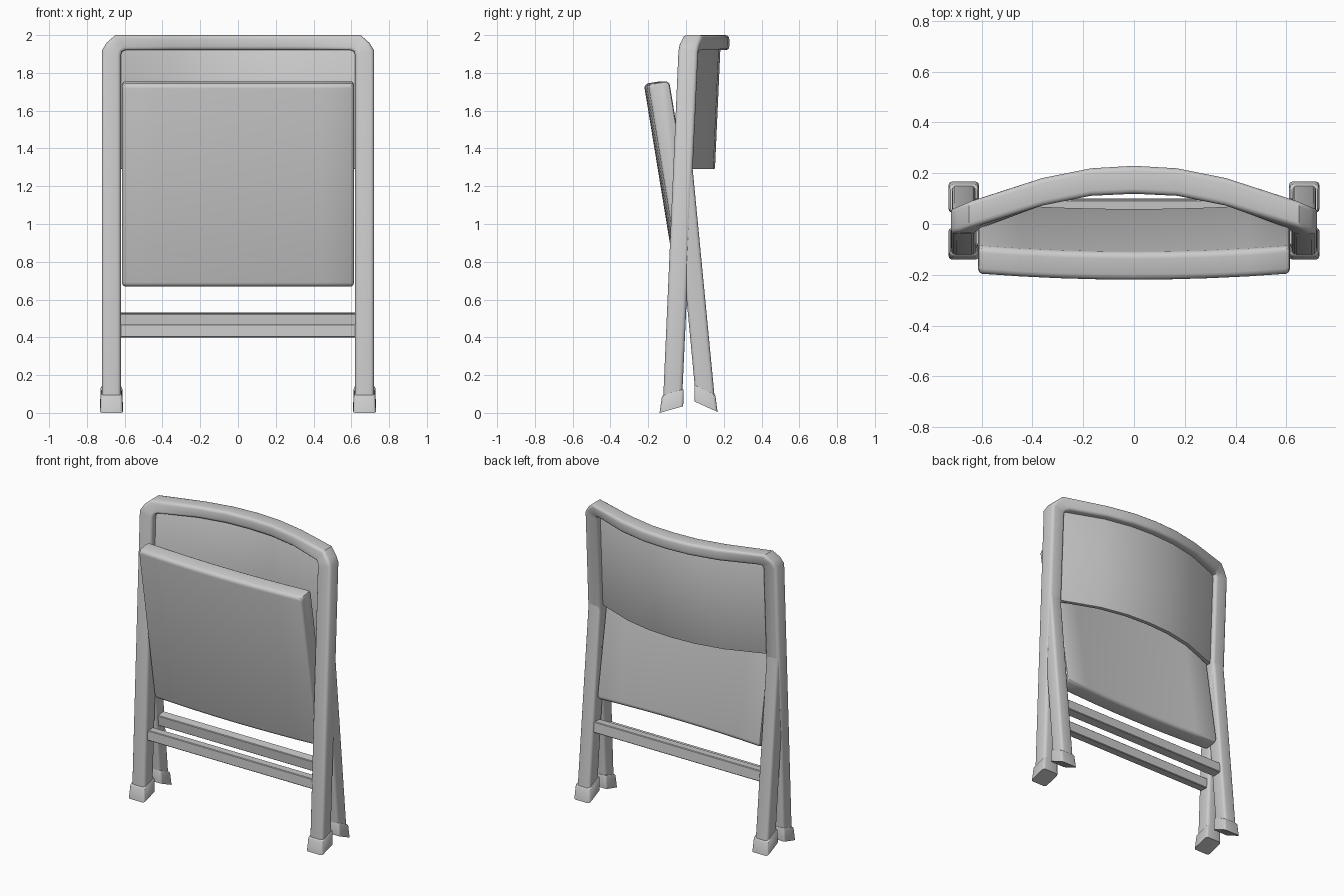
import bpy, math

if "Cube" in bpy.data.objects:
    bpy.data.objects.remove(bpy.data.objects["Cube"])


def rounded(hw, hd, r, n=3):
    """Rounded rectangle outline as (u, v) points, n + 1 points per corner."""
    pts = []
    for k, (sx, sy) in enumerate([(1, 1), (-1, 1), (-1, -1), (1, -1)]):
        for i in range(n + 1):
            a = math.pi / 2 * (k + i / n)
            pts.append((sx * (hw - r) + r * math.cos(a), sy * (hd - r) + r * math.sin(a)))
    return pts


def loft(name, rings):
    """Skin a list of equal-length rings and cap both ends."""
    n = len(rings[0])
    verts = [p for ring in rings for p in ring]
    faces = [tuple(range(n))[::-1], tuple(range(len(verts) - n, len(verts)))]
    for j in range(len(rings) - 1):
        for i in range(n):
            k = (i + 1) % n
            faces.append((j * n + i, j * n + k, (j + 1) * n + k, (j + 1) * n + i))
    me = bpy.data.meshes.new(name)
    me.from_pydata(verts, [], faces)
    ob = bpy.data.objects.new(name, me)
    bpy.context.collection.objects.link(ob)
    bpy.ops.object.select_all(action='DESELECT')
    ob.select_set(True)
    bpy.context.view_layer.objects.active = ob
    bpy.ops.object.mode_set(mode='EDIT')
    bpy.ops.mesh.select_all(action='SELECT')
    bpy.ops.mesh.normals_make_consistent(inside=False)
    bpy.ops.object.mode_set(mode='OBJECT')
    bpy.ops.object.shade_smooth_by_angle(angle=math.radians(35))
    return ob


def mirror_x(ob):
    ob.modifiers.new("mirror", 'MIRROR')


# Front frame: legs and bowed top rail, stations of (inner x, z, outer x, z, y, half depth)
half = [
    (0.62, 0.07, 0.72, 0.07, -0.071, 0.050),
    (0.62, 1.895, 0.72, 1.92, 0.012, 0.052),
    (0.614, 1.913, 0.695, 1.96, 0.020, 0.053),
    (0.595, 1.92, 0.65, 2.0, 0.038, 0.053),
    (0.36, 1.92, 0.36, 2.0, 0.127, 0.054),
    (0.17, 1.92, 0.17, 2.0, 0.165, 0.054),
]
stations = half + [(0, 1.92, 0, 2.0, 0.174, 0.055)]
stations += [(-a, b, -c, d, y, h) for a, b, c, d, y, h in reversed(half)]
rings = []
for xi, zi, xo, zo, y, h in stations:
    mx, mz, dx, dz = (xi + xo) / 2, (zi + zo) / 2, (xo - xi) / 2, (zo - zi) / 2
    w = math.hypot(dx, dz)
    rings.append([(mx + dx * u / w, y + v, mz + dz * u / w)
                  for u, v in rounded(w, h, 0.02)])
loft("front_frame", rings)

# Rear legs, ending buried inside the front legs
sec = rounded(0.047, 0.05, 0.018)
mirror_x(loft("rear_leg", [[(0.67 + u * s, y + v * s, z) for u, v in sec]
                           for z, y, s in [(0.08, 0.102, 1), (1.3, -0.014, 0.97)]]))


# Feet: slanted caps given by the front and back (y, z) of each level
def foot(name, levels):
    rings = []
    for (ya, za), (yb, zb), hx in levels:
        hd = (yb - ya) / 2
        rings.append([(0.67 + u, (ya + yb) / 2 + v, (za + zb) / 2 + (zb - za) / 2 * v / hd)
                      for u, v in rounded(hx, hd, 0.015)])
    mirror_x(loft(name, rings))


foot("front_foot", [((-0.14, 0.0), (-0.015, 0.035), 0.06),
                    ((-0.128, 0.085), (-0.012, 0.117), 0.057),
                    ((-0.122, 0.093), (-0.014, 0.125), 0.052)])
foot("rear_foot", [((0.045, 0.06), (0.167, 0.005), 0.06),
                   ((0.044, 0.137), (0.156, 0.09), 0.057),
                   ((0.047, 0.146), (0.15, 0.098), 0.052)])


def tilted_ring(x, cy, cz, length, depth, r, tilt, n=3):
    """Section in the yz plane; positive tilt leans the top forward."""
    s, c = math.sin(tilt), math.cos(tilt)
    return [(x, cy - s * u + c * v, cz + c * u + s * v)
            for u, v in rounded(length, depth, r, n)]


# Seat, folded up: padded slab bowed forward in the middle, rounded rim
edge = [(0.613, 0.014), (0.609, 0.005), (0.60, 0.0)]
xs = edge + [(0.45, 0), (0.3, 0), (0.15, 0), (0, 0)]
xs += [(-x, i) for x, i in reversed(xs[:-1])]
loft("seat", [tilted_ring(x, -0.080 + 0.024 * (x / 0.61) ** 2, 1.2125,
                          0.545 - i, 0.056 - i, 0.025, math.atan(0.163), 4)
              for x, i in xs])

# Curved backrest panel following the top rail
curve = [(0.63, 0.024), (0.595, 0.038), (0.36, 0.127), (0.17, 0.165)]
curve += [(0, 0.174)] + [(-x, y) for x, y in reversed(curve)]
loft("backrest", [tilted_ring(x, y - 0.022, 1.615, 0.325, 0.016, 0.006, -0.045, 2)
                  for x, y in curve])

# Cross bars between the legs
loft("front_crossbar", [tilted_ring(x, -0.055, 0.434, 0.034, 0.03, 0.004, -0.045, 1)
                        for x in (-0.63, 0.63)])
loft("rear_crossbar", [tilted_ring(x, 0.066, 0.492, 0.036, 0.032, 0.004, 0.095, 1)
                       for x in (-0.63, 0.63)])
